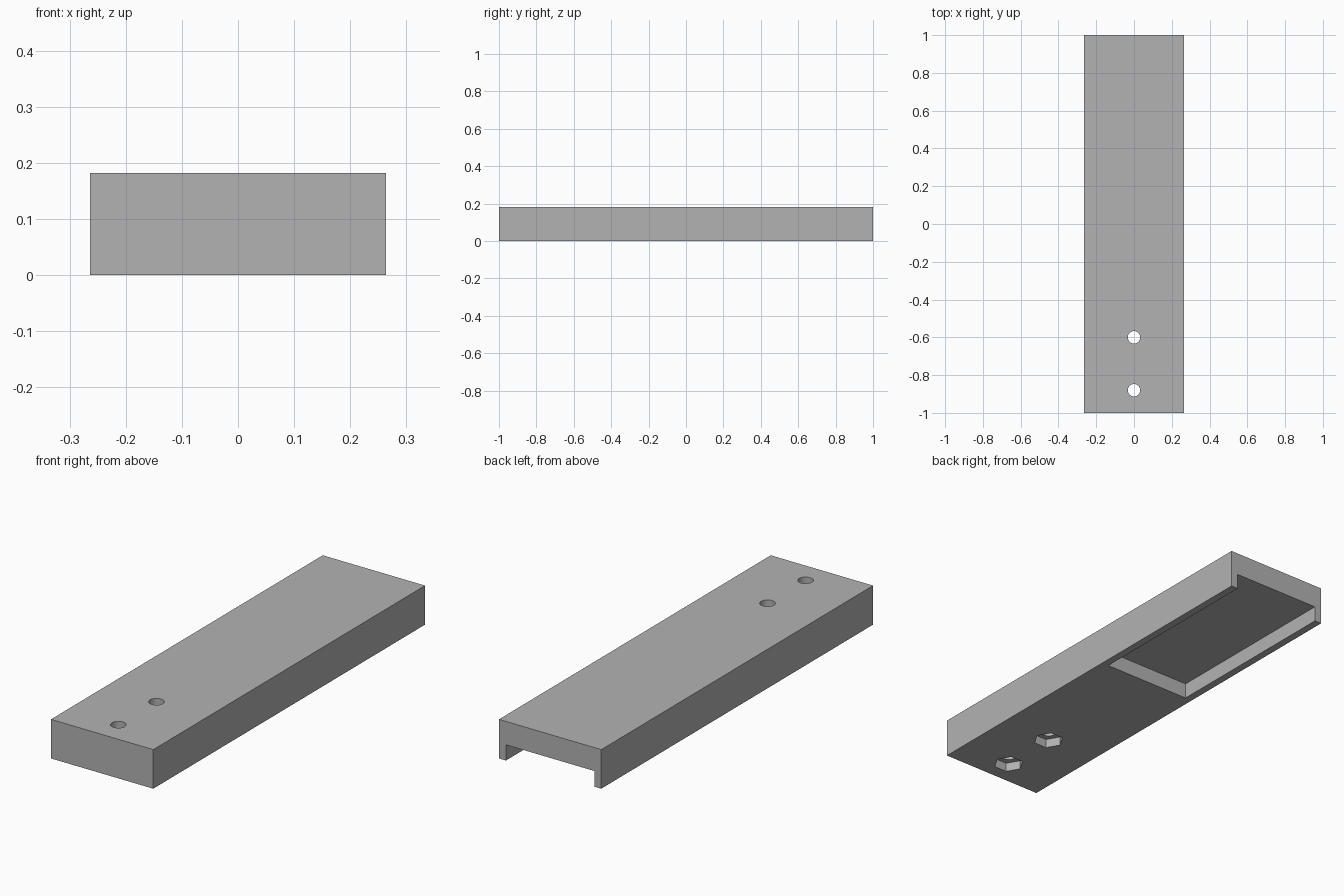
import bpy, bmesh, math
from mathutils import Matrix, Vector

if "Cube" in bpy.data.objects:
    bpy.data.objects.remove(bpy.data.objects["Cube"], do_unlink=True)

WIDTH, LENGTH, HEIGHT = 0.527, 2.0, 0.182
WALL, RECESS_START, RECESS_DEPTH = 0.036, 0.091, 0.073
HOLE_YS = (-0.6, -0.88)
HOLE_RADIUS, NUT_RADIUS, NUT_DEPTH = 0.033, 0.0665, 0.042
OVER = 0.1  # how far cutters reach past the surface

grey = bpy.data.materials.new("plain grey")
grey.use_nodes = True
colour = (0.45, 0.45, 0.45, 1)
grey.diffuse_color = colour
grey.node_tree.nodes["Principled BSDF"].inputs["Base Color"].default_value = colour


def finish(name, bm):
    mesh = bpy.data.meshes.new(name)
    bm.to_mesh(mesh)
    bm.free()
    mesh.materials.append(grey)
    obj = bpy.data.objects.new(name, mesh)
    bpy.context.collection.objects.link(obj)
    return obj


def box(name, low, high):
    low, high = Vector(low), Vector(high)
    bm = bmesh.new()
    place = Matrix.Translation((low + high) / 2) @ Matrix.Diagonal((*(high - low), 1))
    bmesh.ops.create_cube(bm, size=1, matrix=place)
    return finish(name, bm)


def prism(name, sides, radius, y, bottom, top):
    bm = bmesh.new()
    place = Matrix.Translation((0, y, (bottom + top) / 2)) @ Matrix.Rotation(math.pi / 2, 4, "Z")
    bmesh.ops.create_cone(bm, cap_ends=True, segments=sides, radius1=radius,
                          radius2=radius, depth=top - bottom, matrix=place)
    return finish(name, bm)


def cut(target, cutter):
    mod = target.modifiers.new(cutter.name, "BOOLEAN")
    mod.operation, mod.solver, mod.object = "DIFFERENCE", "EXACT", cutter
    bpy.context.view_layer.objects.active = target
    bpy.ops.object.modifier_apply(modifier=mod.name)
    bpy.data.objects.remove(cutter, do_unlink=True)


# Solid bar
bar = box("mounting_bar", (-WIDTH / 2, -LENGTH / 2, 0), (WIDTH / 2, LENGTH / 2, HEIGHT))

# Recess underneath, open at the back end
inner = WIDTH / 2 - WALL
cut(bar, box("recess_cutter", (-inner, RECESS_START, -OVER),
             (inner, LENGTH / 2 + OVER, RECESS_DEPTH)))

# Bolt holes with hexagonal nut pockets underneath
for y in HOLE_YS:
    cut(bar, prism("nut_pocket_cutter", 6, NUT_RADIUS, y, -OVER, NUT_DEPTH))
    cut(bar, prism("bolt_hole_cutter", 32, HOLE_RADIUS, y, -OVER, HEIGHT + OVER))

# Smooth bolt holes, sharp edges elsewhere
bpy.ops.object.select_all(action="DESELECT")
bar.select_set(True)
bpy.context.view_layer.objects.active = bar
bpy.ops.object.shade_smooth_by_angle(angle=math.radians(30))
